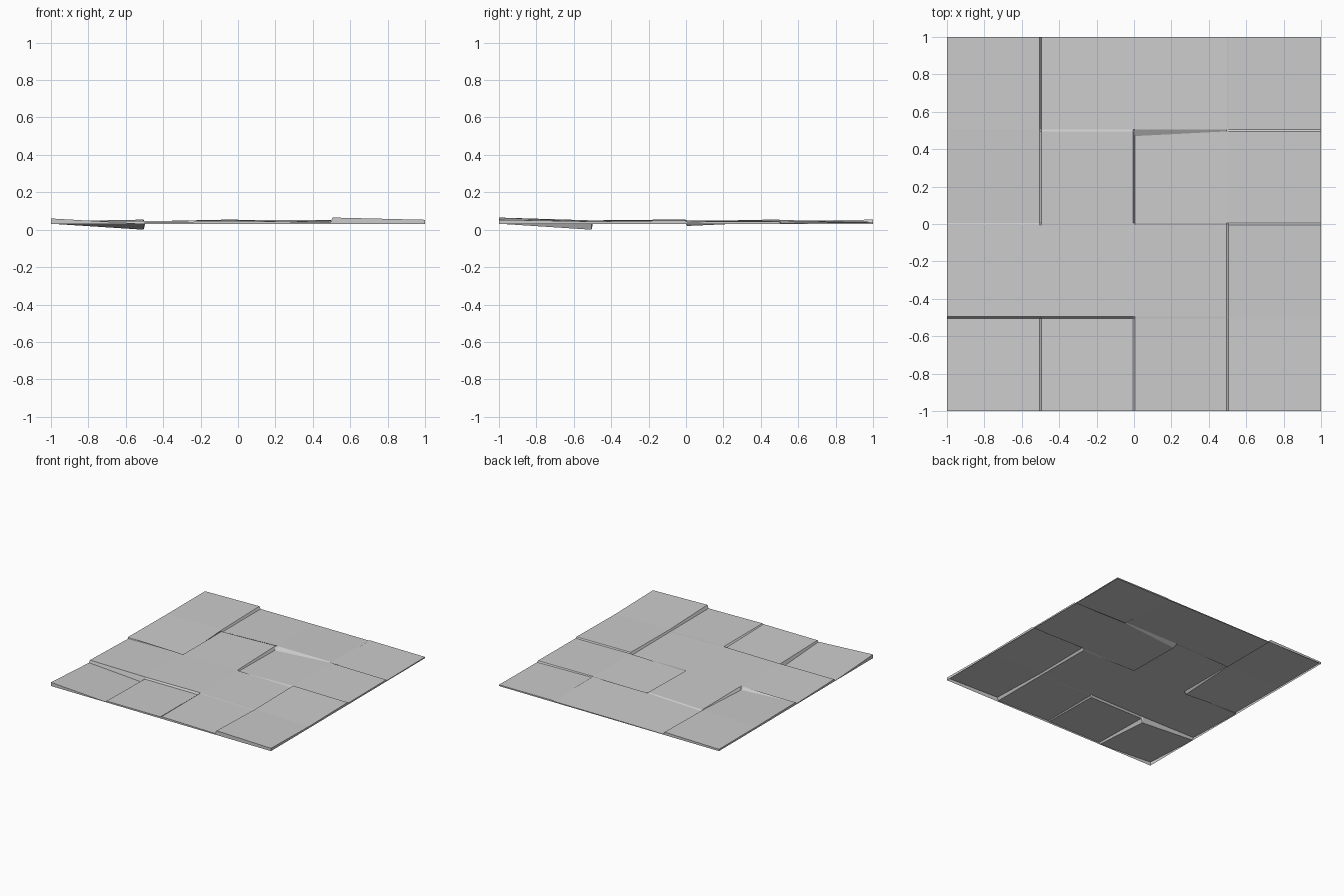
import bpy
import bmesh

cube = bpy.data.objects.get("Cube")
if cube:
    bpy.data.objects.remove(cube)

GAP = 0.005      # half width of the joint between slabs
BASE = 0.03      # lower rim of the outer skirt

# Corner heights in millimetres, front row first; each slab: SW, SE, NW, NE
SLABS = [
    [(60, 32, 32, 0), (42, 43, 33, 34), (47, 39, 48, 38), (65, 53, 50, 44)],
    [(50, 46, 36, 45), (46, 50, 45, 45), (50, 38, 45, 35), (50, 44, 55, 50)],
    [(50, 20, 45, 45), (45, 45, 42, 55), (37, 48, 30, 50), (48, 42, 50, 45)],
    [(45, 46, 45, 54), (34, 52, 34, 37), (52, 52, 37, 38), (45, 36, 42, 40)],
]


def line(k):
    """Position of grid line k: two lines per slab, closed up by the joint."""
    cell, side = divmod(k, 2)
    pos = -1 + 0.5 * (cell + side)
    if k in (0, 7):
        return pos
    return pos - GAP if side else pos + GAP


# Tilted slab tops and the steps between them, as one stepped sheet
bm = bmesh.new()
grid = []
for j in range(8):
    row = []
    for i in range(8):
        z = SLABS[j // 2][i // 2][(j % 2) * 2 + i % 2] / 1000
        row.append(bm.verts.new((line(i), line(j), z)))
    grid.append(row)

# Sunken slab corner with a sloping step behind it
grid[5][4].co.y -= 0.025

for j in range(7):
    for i in range(7):
        bm.faces.new((grid[j][i], grid[j][i + 1],
                      grid[j + 1][i + 1], grid[j + 1][i]))

# Outer skirt down to the base rim
rim = (grid[0][:-1] + [r[-1] for r in grid[:-1]]
       + grid[-1][:0:-1] + [r[0] for r in grid[:0:-1]])
low = [bm.verts.new((v.co.x, v.co.y, BASE)) for v in rim]
for k in range(len(rim)):
    n = (k + 1) % len(rim)
    bm.faces.new((rim[k], low[k], low[n], rim[n]))

mesh = bpy.data.meshes.new("paving_slabs")
bm.to_mesh(mesh)
bm.free()

# Plain stone colour
stone = bpy.data.materials.new("grey_stone")
stone.use_nodes = True
colour = (0.6, 0.6, 0.6, 1)
stone.diffuse_color = colour
stone.node_tree.nodes["Principled BSDF"].inputs["Base Color"].default_value = colour
mesh.materials.append(stone)

slabs = bpy.data.objects.new("paving_slabs", mesh)
bpy.context.collection.objects.link(slabs)
